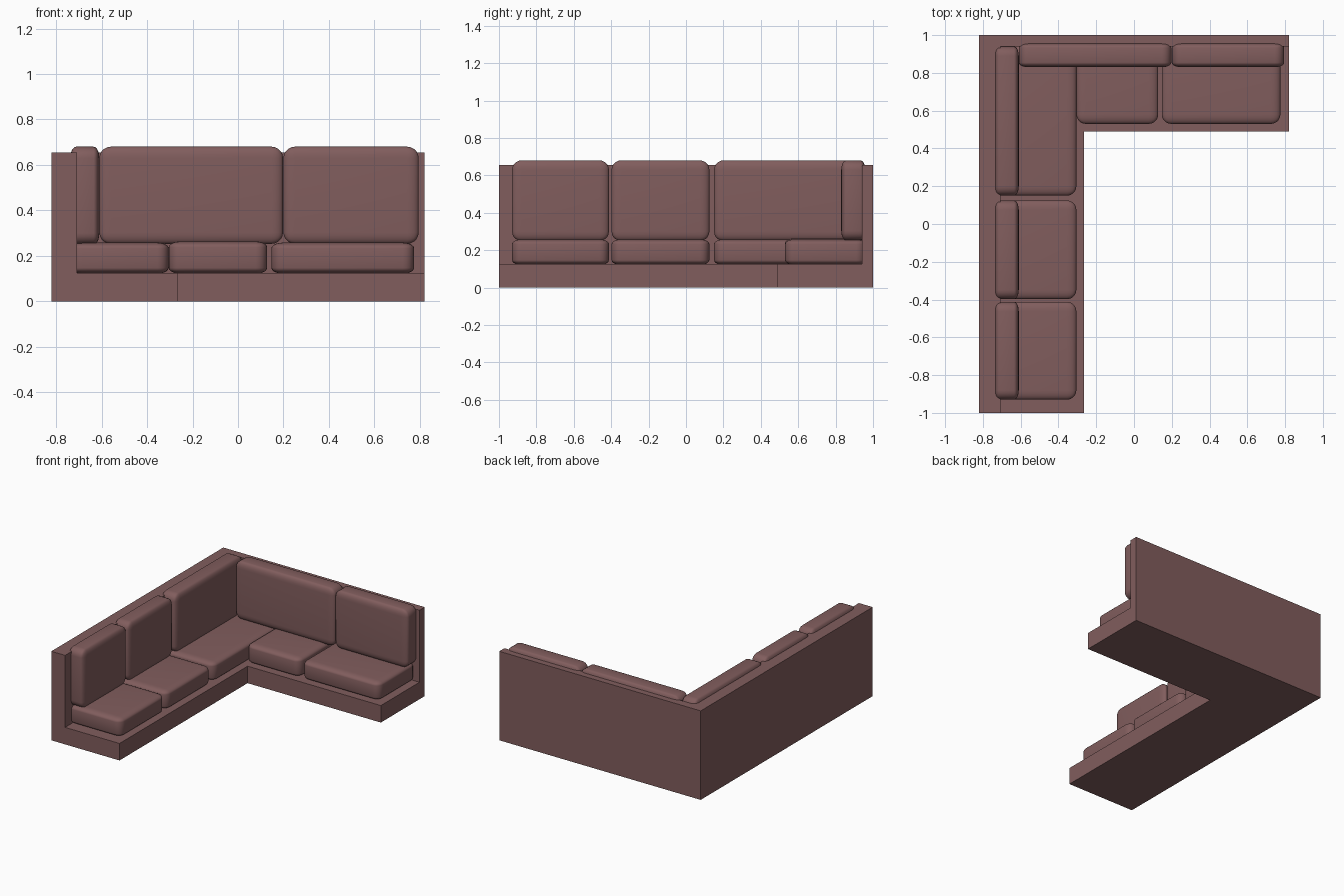
import bpy, bmesh
from mathutils import Vector

if "Cube" in bpy.data.objects:
    bpy.data.objects.remove(bpy.data.objects["Cube"])

mat = bpy.data.materials.new("upholstery")
mat.diffuse_color = (0.22, 0.11, 0.11, 1)
mat.use_nodes = True
mat.node_tree.nodes["Principled BSDF"].inputs["Base Color"].default_value = mat.diffuse_color


def add_object(name, bm):
    bmesh.ops.recalc_face_normals(bm, faces=bm.faces[:])
    mesh = bpy.data.meshes.new(name)
    bm.to_mesh(mesh)
    bm.free()
    obj = bpy.data.objects.new(name, mesh)
    bpy.context.collection.objects.link(obj)
    mesh.materials.append(mat)
    return obj


def raise_faces(bm, faces, height, keep):
    """Extrude faces straight up; return the new top faces."""
    res = bmesh.ops.extrude_face_region(bm, geom=faces, use_keep_orig=keep)["geom"]
    verts = [g for g in res if isinstance(g, bmesh.types.BMVert)]
    bmesh.ops.translate(bm, verts=verts, vec=(0, 0, height))
    if not keep:
        old = [f for f in faces if f.is_valid]
        bmesh.ops.delete(bm, geom=old, context='FACES_ONLY')
    return [g for g in res if isinstance(g, bmesh.types.BMFace)]


# L-shaped frame: low platform with a wall along the two outer sides
bm = bmesh.new()
pts = [(-.82, -1), (-.708, -1), (-.708, .94), (.82, .94), (.82, 1), (-.82, 1),
       (-.265, -1), (-.265, .49), (.82, .49)]
v = [bm.verts.new((x, y, 0)) for x, y in pts]
wall = bm.faces.new([v[i] for i in (0, 1, 2, 3, 4, 5)])
deck = bm.faces.new([v[i] for i in (1, 6, 7, 8, 3, 2)])
tops = raise_faces(bm, [wall, deck], 0.125, True)
wall_top = min(tops, key=lambda f: min(p.co.x for p in f.verts))
raise_faces(bm, [wall_top], 0.53, False)
add_object("sofa_frame", bm)


def cushion(name, lo, hi, thin_axis, radius=0.05, squash=0.5):
    """Rounded box whose rounding is shallower along its thin axis."""
    lo, hi = Vector(lo), Vector(hi)
    size = hi - lo
    size[thin_axis] /= squash
    bm = bmesh.new()
    bmesh.ops.create_cube(bm, size=1)
    bmesh.ops.scale(bm, vec=size, verts=bm.verts)
    bmesh.ops.bevel(bm, geom=bm.edges[:], offset=radius, segments=5,
                    profile=0.5, affect='EDGES')
    flat = Vector((1, 1, 1))
    flat[thin_axis] = squash
    bmesh.ops.scale(bm, vec=flat, verts=bm.verts)
    bmesh.ops.translate(bm, vec=(lo + hi) / 2, verts=bm.verts)
    obj = add_object(name, bm)
    bpy.context.view_layer.objects.active = obj
    obj.select_set(True)
    bpy.ops.object.shade_smooth_by_angle(angle=0.6)
    obj.select_set(False)


# Long side: seat and back cushions in three places
for i, (y0, y1) in enumerate([(-.93, -.412), (-.398, .125), (.15, .945)], 1):
    cushion(f"side_seat_{i}", (-.735, y0, .122), (-.305, y1, .258), 2)
    cushion(f"side_back_{i}", (-.738, y0, .25), (-.61, min(y1, .94), .68), 0)

# Short side: two seat cushions and two back cushions
for i, (x0, x1) in enumerate([(-.305, .128), (.147, .775)], 1):
    cushion(f"rear_seat_{i}", (x0, .53, .122), (x1, .96, .263 if i == 1 else .258), 2)
for i, (x0, x1) in enumerate([(-.61, .198), (.2, .795)], 1):
    cushion(f"rear_back_{i}", (x0, .83, .253), (x1, .958, .68), 1)
